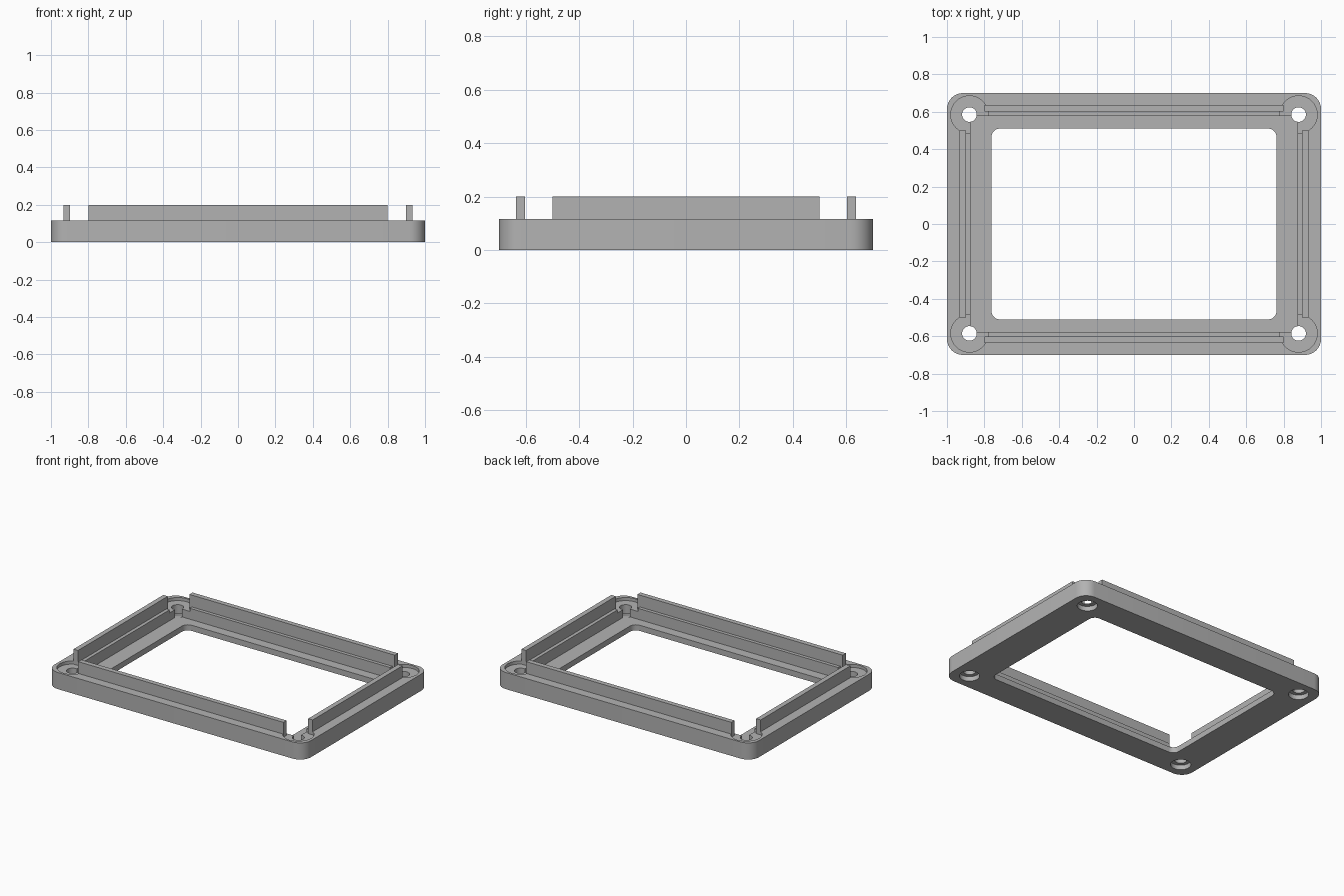
import bpy
import bmesh
from math import sin, cos, pi, radians

cube = bpy.data.objects.get("Cube")
if cube:
    bpy.data.objects.remove(cube, do_unlink=True)

grey = bpy.data.materials.new("plain_grey")
grey.use_nodes = True
colour = (0.45, 0.45, 0.45, 1)
grey.diffuse_color = colour
grey.node_tree.nodes["Principled BSDF"].inputs["Base Color"].default_value = colour

TOP, FLOOR, SEAT, LIP_TOP = 0.117, 0.04, 0.095, 0.2
HOLE_X, HOLE_Y = 0.88, 0.585


def prism(name, outline, z0, z1):
    """Extrude a closed outline from z0 to z1."""
    bm = bmesh.new()
    face = bm.faces.new([bm.verts.new((x, y, z0)) for x, y in outline])
    up = bmesh.ops.extrude_face_region(bm, geom=[face])["geom"]
    for v in up:
        if isinstance(v, bmesh.types.BMVert):
            v.co.z = z1
    bmesh.ops.recalc_face_normals(bm, faces=bm.faces)
    mesh = bpy.data.meshes.new(name)
    bm.to_mesh(mesh)
    bm.free()
    mesh.materials.append(grey)
    obj = bpy.data.objects.new(name, mesh)
    bpy.context.collection.objects.link(obj)
    return obj


def circle(cx, cy, r, n=40):
    return [(cx + r * cos(2 * pi * i / n), cy + r * sin(2 * pi * i / n)) for i in range(n)]


def rounded(hx, hy, r, n=8):
    """Rectangle of half sizes hx, hy with rounded corners."""
    pts = []
    for k, (sx, sy) in enumerate(((1, 1), (-1, 1), (-1, -1), (1, -1))):
        for i in range(n + 1):
            a = (k + i / n) * pi / 2
            pts.append((sx * (hx - r) + r * cos(a), sy * (hy - r) + r * sin(a)))
    return pts


def rectangle(x0, x1, y0, y1):
    return [(x0, y0), (x1, y0), (x1, y1), (x0, y1)]


def cut(target, cutter):
    cutter.hide_render = True
    mod = target.modifiers.new("cut", 'BOOLEAN')
    mod.operation = 'DIFFERENCE'
    mod.solver = 'EXACT'
    mod.object = cutter
    bpy.context.view_layer.objects.active = target
    bpy.ops.object.modifier_apply(modifier=mod.name)
    bpy.data.objects.remove(cutter, do_unlink=True)


# Base frame with its window and the sunken inner floor
frame = prism("frame", rounded(1, 0.7, 0.085), 0, TOP)
cut(frame, prism("window_cutter", rounded(0.762, 0.51, 0.045), -0.1, 0.3))
cut(frame, prism("floor_cutter", rectangle(-0.873, 0.873, -0.578, 0.578), FLOOR, 0.3))

# Corner seats, screw holes and wider screw head pockets underneath
for sx in (-1, 1):
    for sy in (-1, 1):
        x, y = sx * HOLE_X, sy * HOLE_Y
        cut(frame, prism("seat_cutter", circle(x, y, 0.1), SEAT, 0.3))
        cut(frame, prism("hole_cutter", circle(x, y, 0.039), -0.1, 0.3))
        cut(frame, prism("head_cutter", circle(x, y, 0.065), -0.1, 0.033))

# Raised lips along the four sides
lips = []
for s, end, side in ((-1, "front", "right"), (1, "back", "left")):
    lips.append(prism(end + "_lip", rectangle(-0.8, 0.8, s * 0.602, s * 0.637), SEAT, LIP_TOP))
    lips.append(prism(side + "_lip", rectangle(s * 0.897, s * 0.932, -0.5, 0.5), SEAT, LIP_TOP))

# Smooth the rounded corners and holes, keep edges sharp
bpy.ops.object.select_all(action='DESELECT')
frame.select_set(True)
bpy.context.view_layer.objects.active = frame
bpy.ops.object.shade_smooth_by_angle(angle=radians(30))
